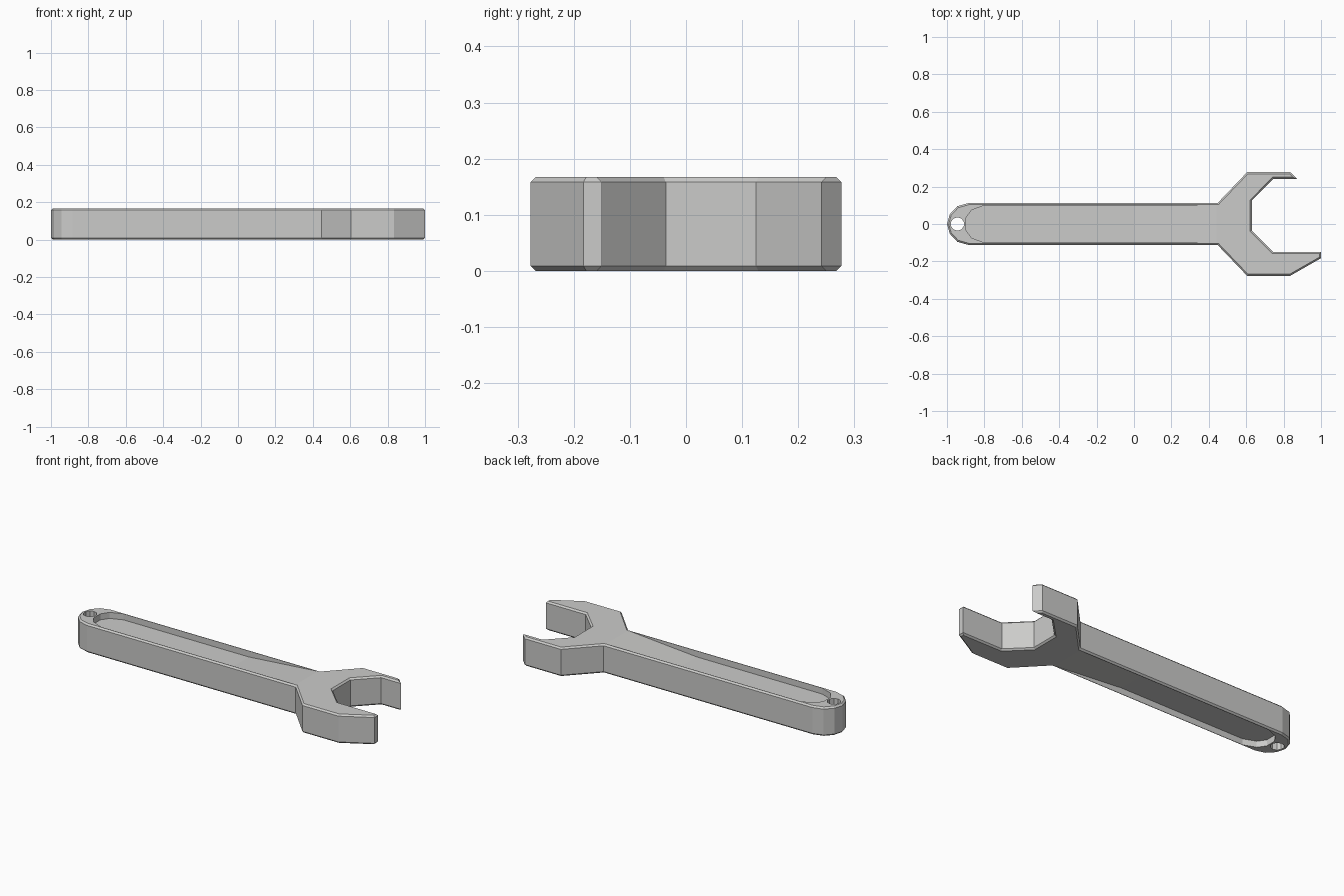
import bpy, bmesh, math

if "Cube" in bpy.data.objects:
    bpy.data.objects.remove(bpy.data.objects["Cube"])

H = 0.167      # thickness
DEPTH = 0.035  # pocket depth
steel = bpy.data.materials.new("grey steel")
steel.diffuse_color = (0.6, 0.6, 0.59, 1)
steel.use_nodes = True
steel.node_tree.nodes["Principled BSDF"].inputs["Base Color"].default_value = steel.diffuse_color


def finish(name, bm, helper=False):
    bmesh.ops.recalc_face_normals(bm, faces=bm.faces)
    me = bpy.data.meshes.new(name)
    bm.to_mesh(me)
    bm.free()
    me.materials.append(steel)
    ob = bpy.data.objects.new(name, me)
    bpy.context.collection.objects.link(ob)
    ob.hide_render = helper
    return ob


# Wrench body: outline extruded, rim edges chamfered
end = [(-0.885, 0.112), (-0.945, 0.095), (-0.985, 0.052)]
outline = end + [(-1, 0)] + [(x, -y) for x, y in reversed(end)]
outline += [(0.447, -0.112), (0.605, -0.277), (0.835, -0.277), (1, -0.183),
            (1, -0.15), (0.745, -0.15), (0.63, -0.036), (0.63, 0.125),
            (0.745, 0.241), (0.872, 0.241), (0.835, 0.277), (0.605, 0.277),
            (0.447, 0.112)]
bm = bmesh.new()
base = bm.faces.new([bm.verts.new((x, y, 0)) for x, y in outline])
ext = bmesh.ops.extrude_face_region(bm, geom=[base])
bmesh.ops.translate(bm, vec=(0, 0, H),
                    verts=[g for g in ext["geom"] if isinstance(g, bmesh.types.BMVert)])
bmesh.ops.recalc_face_normals(bm, faces=bm.faces)
rim = [e for e in bm.edges if abs(e.verts[0].co.z - e.verts[1].co.z) < 1e-5]
bmesh.ops.bevel(bm, geom=rim, offset=0.009, segments=1, affect='EDGES')
wrench = finish("wrench_body", bm)

# Handle pockets: round-ended, ramping up into the head, on both sides
slope = DEPTH / 0.44
cutters = []
for name, sign in (("top_pocket_cutter", 1), ("bottom_pocket_cutter", -1)):
    bm = bmesh.new()
    for x, y in ((-0.9, 0.03), (-0.87, 0.073), (-0.8, 0.1), (0, 0.1), (0.52, 0.1)):
        for s in (1, -1):
            for h in (-DEPTH + max(0, x) * slope, 0.05):
                bm.verts.new((x, y * s, H / 2 + sign * (H / 2 + h)))
    bmesh.ops.convex_hull(bm, input=bm.verts)
    bmesh.ops.dissolve_limit(bm, angle_limit=0.01, verts=bm.verts, edges=bm.edges)
    cutters.append(finish(name, bm, True))

# Hanging hole
bm = bmesh.new()
bmesh.ops.create_cone(bm, cap_ends=True, segments=10, radius1=0.036, radius2=0.036, depth=0.5)
bmesh.ops.translate(bm, verts=bm.verts, vec=(-0.944, 0, H / 2))
cutters.append(finish("hole_cutter", bm, True))

for c in cutters:
    mod = wrench.modifiers.new(c.name, 'BOOLEAN')
    mod.operation = 'DIFFERENCE'
    mod.solver = 'EXACT'
    mod.object = c
